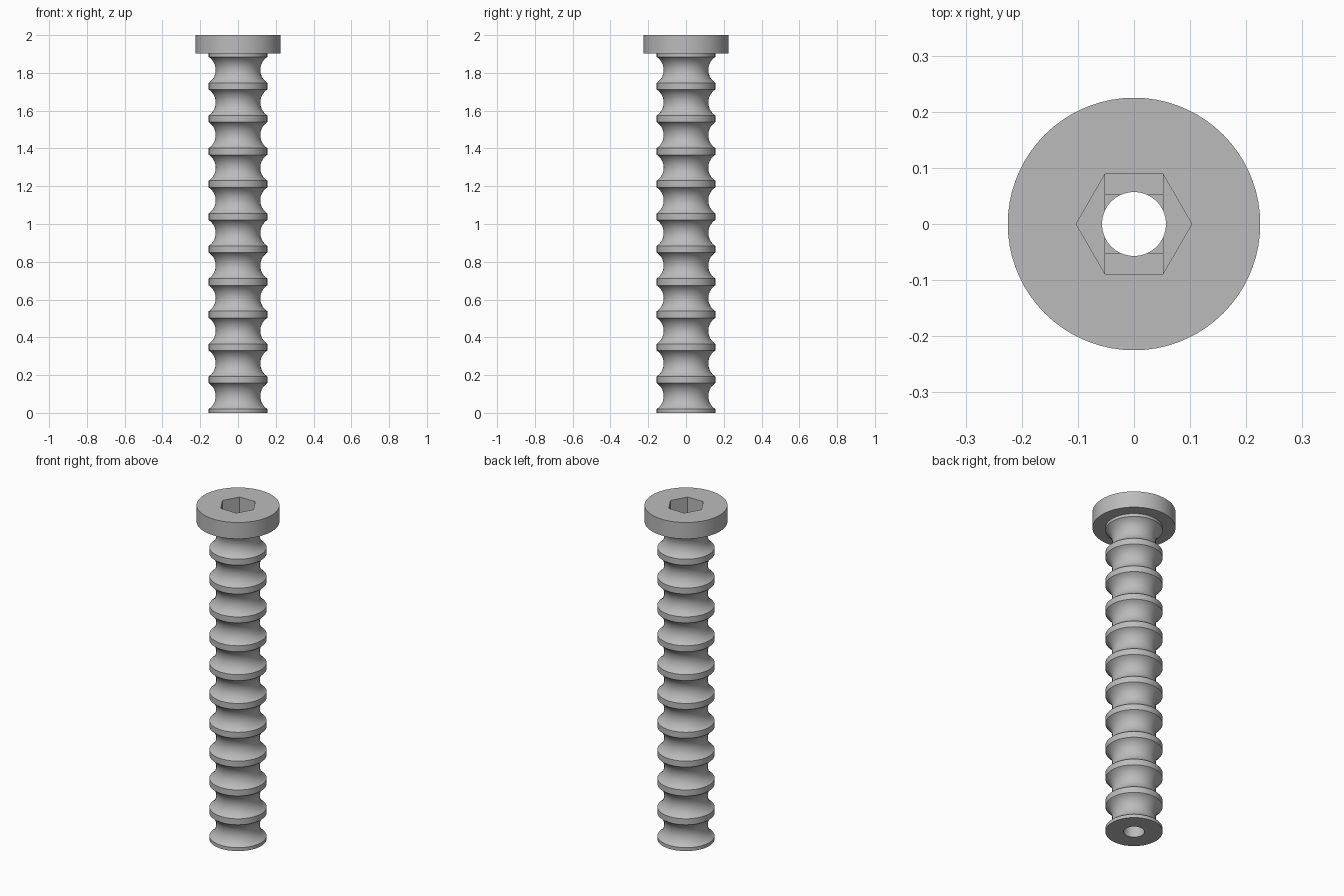
import bpy, bmesh
from math import pi, sin, cos, asin

old = bpy.data.objects.get("Cube")
if old:
    bpy.data.objects.remove(old, do_unlink=True)

SEGMENTS = 72
HEAD_R, HEAD_Z, TOP = 0.225, 1.902, 2.0
RING_R, WAIST_R, BORE_R = 0.155, 0.118, 0.057
PITCH, GROOVE_H, GROOVES = 0.1727, 0.137, 11
FIRST_GROOVE = 0.0205
HEX_R, HEX_Z = 0.103, 1.9
STEP = 0.012

steel = bpy.data.materials.new("Grey steel")
steel.use_nodes = True
colour = (0.5, 0.5, 0.5, 1)
steel.diffuse_color = colour
steel.node_tree.nodes["Principled BSDF"].inputs["Base Color"].default_value = colour


def make_object(name, bm):
    bmesh.ops.recalc_face_normals(bm, faces=bm.faces)
    mesh = bpy.data.meshes.new(name)
    bm.to_mesh(mesh)
    bm.free()
    mesh.materials.append(steel)
    obj = bpy.data.objects.new(name, mesh)
    bpy.context.collection.objects.link(obj)
    return obj


def lathe(name, profile):
    """Closed solid of revolution about z from (radius, height) points."""
    bm = bmesh.new()
    rings = [[bm.verts.new((r * cos(2 * pi * i / SEGMENTS), r * sin(2 * pi * i / SEGMENTS), z))
              for i in range(SEGMENTS)] for r, z in profile]
    for low, high in zip(rings, rings[1:]):
        for i in range(SEGMENTS):
            j = (i + 1) % SEGMENTS
            bm.faces.new((low[i], low[j], high[j], high[i]))
    bm.faces.new(rings[0][::-1])
    bm.faces.new(rings[-1])
    return make_object(name, bm)


def prism(name, sides, radius, z0, z1):
    bm = bmesh.new()
    base = bm.faces.new([bm.verts.new((radius * cos(2 * pi * i / sides),
                                       radius * sin(2 * pi * i / sides), z0))
                         for i in range(sides)])
    new = bmesh.ops.extrude_face_region(bm, geom=[base])["geom"]
    verts = [v for v in new if isinstance(v, bmesh.types.BMVert)]
    bmesh.ops.translate(bm, verts=verts, vec=(0, 0, z1 - z0))
    if not base.is_valid or len(bm.faces) < sides + 2:
        bm.faces.new([v for v in bm.verts if v not in verts])
    return make_object(name, bm)


def box(name, half_x, half_y, z0, z1):
    bm = bmesh.new()
    bmesh.ops.create_cube(bm, size=2)
    bmesh.ops.scale(bm, verts=bm.verts, vec=(half_x, half_y, (z1 - z0) / 2))
    bmesh.ops.translate(bm, verts=bm.verts, vec=(0, 0, (z0 + z1) / 2))
    return make_object(name, bm)


# Shank with rounded grooves, topped by the flat head
depth = RING_R - WAIST_R
arc_r = ((GROOVE_H / 2) ** 2 + depth ** 2) / (2 * depth)
half_angle = asin(GROOVE_H / 2 / arc_r)
profile = [(RING_R, 0)]
for g in range(GROOVES):
    middle = FIRST_GROOVE + g * PITCH + GROOVE_H / 2
    for k in range(15):
        a = half_angle * (k / 7 - 1)
        profile.append((WAIST_R + arc_r * (1 - cos(a)), middle + arc_r * sin(a)))
profile += [(RING_R, HEAD_Z), (HEAD_R, HEAD_Z), (HEAD_R, TOP)]
screw = lathe("grooved_screw", profile)

# Through bore, hexagonal socket and the two stepped recesses below it
across = HEX_R * cos(pi / 6)
cutters = [
    prism("bore_cutter", SEGMENTS, BORE_R, -0.1, TOP + 0.1),
    prism("socket_cutter", 6, HEX_R, HEX_Z, TOP + 0.1),
    box("slot_cutter", HEX_R / 2, across, HEX_Z - STEP, HEX_Z + STEP),
    box("square_cutter", HEX_R / 2, HEX_R / 2, HEX_Z - 2 * STEP, HEX_Z + STEP),
]
bpy.ops.object.select_all(action="DESELECT")
bpy.context.view_layer.objects.active = screw
screw.select_set(True)
for cutter in cutters:
    cutter.hide_render = True
    cut = screw.modifiers.new(cutter.name, "BOOLEAN")
    cut.operation = "DIFFERENCE"
    cut.solver = "EXACT"
    cut.object = cutter
    bpy.ops.object.modifier_apply(modifier=cut.name)
    bpy.data.objects.remove(cutter, do_unlink=True)

bpy.ops.object.shade_smooth_by_angle()
